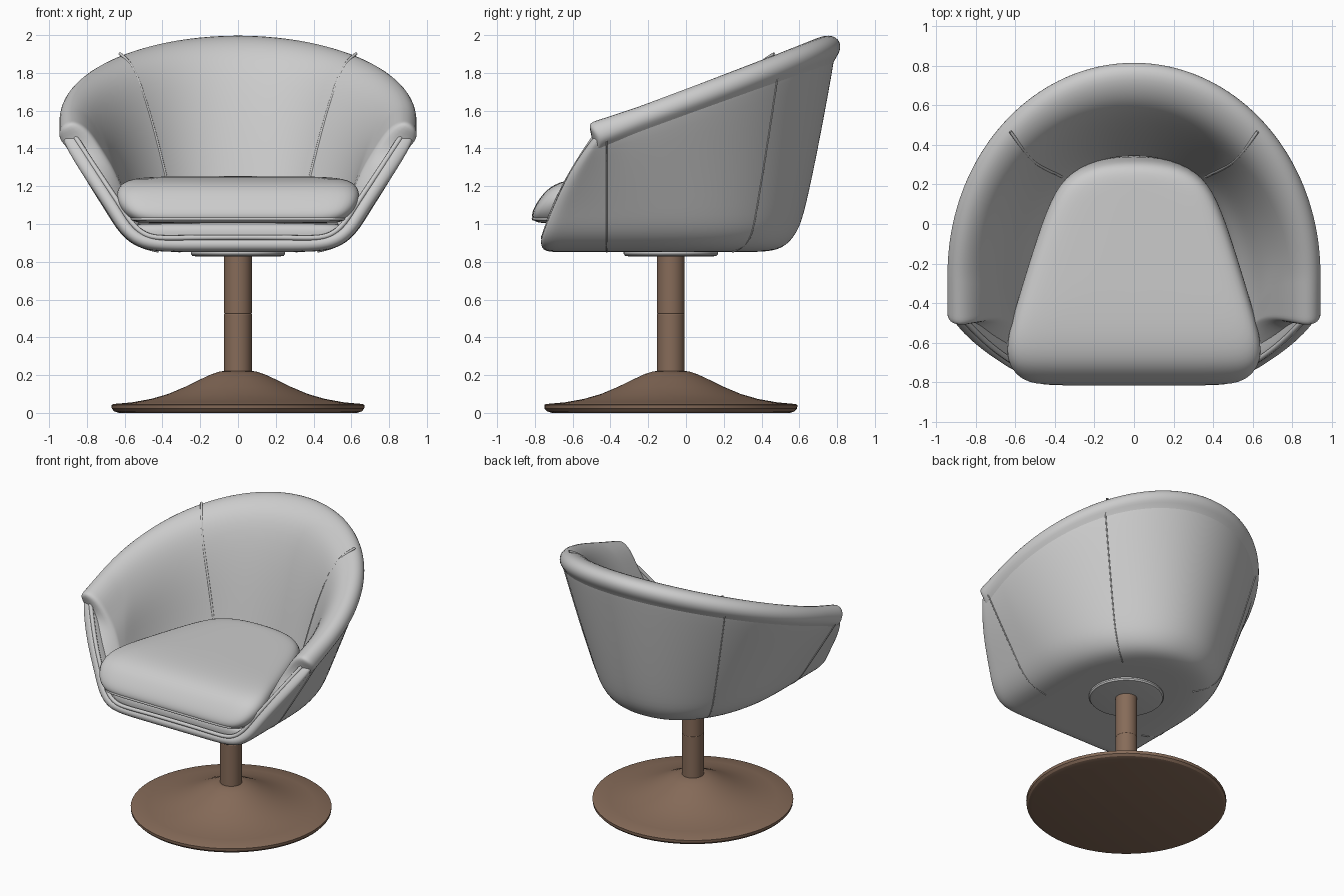
import bpy
import bmesh
from math import sin, cos, pi

if "Cube" in bpy.data.objects:
    bpy.data.objects.remove(bpy.data.objects["Cube"])

CENTRE_Y = -0.08
STRAIGHT, ARC = 5, 32
COLS = 2 * STRAIGHT + ARC + 1
SEAM_COL = STRAIGHT + 8


def link(name, data):
    obj = bpy.data.objects.new(name, data)
    bpy.context.scene.collection.objects.link(obj)
    return obj


def finish(name, bm, subdivide=True, solid=0.0):
    mesh = bpy.data.meshes.new(name)
    bm.to_mesh(mesh)
    bm.free()
    mesh.shade_smooth()
    obj = link(name, mesh)
    if solid:
        wall = obj.modifiers.new("Thickness", "SOLIDIFY")
        wall.thickness, wall.offset = solid, -1
    if subdivide:
        sub = obj.modifiers.new("Smooth", "SUBSURF")
        sub.levels = sub.render_levels = 2
    return obj


def loft(rows, around=False, loop=False):
    """Skin rows of points; around closes each row, loop joins last row to first."""
    bm = bmesh.new()
    grid = [[bm.verts.new(p) for p in row] for row in rows]
    n, count = len(rows[0]), len(rows)
    for r in range(count if loop else count - 1):
        lower, upper = grid[r], grid[(r + 1) % count]
        for i in range(n if around else n - 1):
            j = (i + 1) % n
            bm.faces.new((lower[i], lower[j], upper[j], upper[i]))
    return bm, grid


def tidy(bm):
    bmesh.ops.remove_doubles(bm, verts=bm.verts[:], dist=1e-5)
    bmesh.ops.recalc_face_normals(bm, faces=bm.faces[:])


def piping(name, points, radius, cyclic=False):
    curve = bpy.data.curves.new(name, "CURVE")
    curve.dimensions = "3D"
    curve.bevel_depth, curve.bevel_resolution = radius, 2
    curve.resolution_u = 6
    spline = curve.splines.new("NURBS")
    spline.points.add(len(points) - 1)
    for sp, p in zip(spline.points, points):
        sp.co = (*p, 1)
    spline.order_u = 4
    spline.use_cyclic_u = cyclic
    spline.use_endpoint_u = not cyclic
    return link(name, curve)


# A level is half width, back y, front y, start of curve y, roundness,
# fixed height, share of rim height, offset from the rim
RIM = (0.93, 0.79, -0.50, -0.25, 2, 0, 1, 0)


def outline(level, col):
    a, back, front, mid, power = level[:5]
    side = 1 if col <= COLS // 2 else -1
    k = min(col, COLS - 1 - col)
    if k < STRAIGHT:
        return side * a, front + (mid - front) * k / STRAIGHT
    t = (k - STRAIGHT) * pi / ARC
    return (side * a * max(cos(t), 0) ** (2 / power) if k < COLS // 2 else 0.0,
            mid + (back - mid) * sin(t) ** (2 / power))


def height(level, rim_y):
    fixed, share, offset = level[5:]
    rim = 1.45 + 0.362 * (rim_y + 0.42)
    return fixed * (1 - share) + (rim + offset) * share


def place(level, col):
    x, y = outline(level, col)
    return x, y, height(level, outline(RIM, col)[1])


# Outer bucket shell, from the middle of the floor up into the rim
shell_levels = [
    (0.00, 0.10, -0.77, -0.25, 2.2, 0.852, 0, 0),
    (0.25, 0.30, -0.77, -0.25, 2.2, 0.852, 0, 0),
    (0.42, 0.43, -0.77, -0.25, 2.2, 0.852, 0, 0),
    (0.54, 0.525, -0.775, -0.25, 2.2, 0.875, 0, 0),
    (0.63, 0.59, -0.75, -0.25, 2.1, 0.955, 0, 0),
    (0.69, 0.63, -0.71, -0.25, 2, 1.06, 0, 0),
    (0.815, 0.715, -0.625, -0.25, 2, 1.06, 0.5, 0),
    RIM,
    (0.93, 0.795, -0.47, -0.25, 2, 0, 1, 0.06),
]
bm, _ = loft([[place(lv, c) for c in range(COLS)] for lv in shell_levels])
tidy(bm)
bm.normal_update()
if min(bm.faces, key=lambda f: f.calc_center_median().z).normal.z > 0:
    bmesh.ops.reverse_faces(bm, faces=bm.faces[:])
finish("outer_shell", bm, solid=0.08)

# Padded liner with the rolled rim
liner_levels = [
    (0.56, 0.48, -0.71, -0.30, 2.2, 0.97, 0, 0),
    (0.66, 0.58, -0.68, -0.25, 2, 1.10, 0, 0),
    (0.78, 0.68, -0.60, -0.25, 2, 1.10, 0.5, 0),
    (0.90, 0.77, -0.49, -0.25, 2, 0, 1, -0.03),
    (0.95, 0.815, -0.47, -0.25, 2, 0, 1, 0.01),
    (0.945, 0.825, -0.51, -0.25, 2, 0, 1, 0.08),
    (0.885, 0.765, -0.53, -0.25, 2, 0, 1, 0.124),
    (0.795, 0.64, -0.52, -0.25, 2, 0, 1, 0.08),
    (0.72, 0.54, -0.50, -0.28, 2.1, 0, 1, -0.04),
    (0.655, 0.44, -0.49, -0.36, 2.2, 1.15, 0.5, 0),
    (0.60, 0.36, -0.51, -0.46, 2.3, 1.15, 0, 0),
    (0.50, 0.32, -0.60, -0.52, 2.4, 0.98, 0, 0),
]
bm, grid = loft([[place(lv, c) for c in range(COLS)] for lv in liner_levels], loop=True)
last = len(grid) - 1
for end in (0, COLS - 1):
    for k in range(len(grid) // 2 - 1):
        bm.faces.new([grid[r][end] for r in (k, k + 1, last - k - 1, last - k)])
tidy(bm)
finish("padded_liner", bm)

# Seams on the shell and liner
inner_shift = (0, 0, 0, 1, 2)
for side, sign in (("left", 1), ("right", -1)):
    back = [place(lv, SEAM_COL) for lv in shell_levels[2:8]]
    inner = [place(lv, SEAM_COL + s) for lv, s in zip(liner_levels[6:], inner_shift)]
    front = [(lv[0], -0.42, height(lv, -0.42)) for lv in shell_levels[2:8]]
    for part, points, radius in (("back", back, 0.004), ("inner", inner, 0.008),
                                 ("front", front, 0.004)):
        piping(f"{side}_{part}_seam", [(sign * x, y, z) for x, y, z in points], radius)

# Seat cushion and the deck below it share one outline
half = [(0, -0.81), (0.25, -0.81), (0.46, -0.81), (0.60, -0.80), (0.655, -0.70),
        (0.61, -0.5), (0.525, -0.2), (0.44, 0.08), (0.355, 0.25), (0.2, 0.33), (0, 0.345)]
seat_outline = half + [(-x, y) for x, y in half[-2:0:-1]]


def seat_ring(sx, sy, z, pivot=0.1):
    return [(x * sx, pivot + (y - pivot) * sy, z) for x, y in seat_outline]


def pad(name, rings):
    bm, grid = loft([seat_ring(*r) for r in rings], around=True)
    n = len(seat_outline)
    for row in (grid[0], grid[-1]):
        for i in range(n // 2):
            quad = [row[i], row[i + 1], row[(n - i - 1) % n], row[(n - i) % n]]
            bm.faces.new(list(dict.fromkeys(quad)))
    tidy(bm)
    finish(name, bm)


pad("seat_cushion", [(0.77, 0.93, 1.005), (0.85, 0.985, 1.008), (0.91, 1.01, 1.035),
                     (0.975, 1.0, 1.08), (1.015, 0.955, 1.145), (0.985, 0.89, 1.21),
                     (0.86, 0.74, 1.25), (0.4, 0.4, 1.253)])
piping("cushion_piping", seat_ring(0.885, 0.997, 1.028), 0.01, cyclic=True)
pad("seat_deck", [(0.78, 0.87, 0.89), (0.86, 0.91, 0.90), (0.90, 0.92, 0.95),
                  (0.90, 0.91, 0.995), (0.82, 0.86, 1.005)])

# Piping between the shell edge and the liner at the front
edge = [(lv[0] - 0.065, lv[2] + 0.02, height(lv, RIM[2]) + 0.045) for lv in shell_levels[3:8]]
right_half = edge[::-1] + [(0.3, -0.755, 0.93)]
piping("front_piping", right_half + [(-x, y, z) for x, y, z in right_half[::-1]], 0.014)


# Turned base parts
def lathe(name, profile, material=None, steps=64):
    rings = [[(r * cos(2 * pi * i / steps), CENTRE_Y + r * sin(2 * pi * i / steps), z)
              for i in range(steps)] for r, z in profile]
    bm, grid = loft(rings, around=True)
    bm.faces.new(grid[0])
    bm.faces.new(grid[-1])
    tidy(bm)
    obj = finish(name, bm, subdivide=False)
    if material:
        obj.data.materials.append(material)
    bpy.ops.object.select_all(action="DESELECT")
    obj.select_set(True)
    bpy.context.view_layer.objects.active = obj
    bpy.ops.object.shade_smooth_by_angle(angle=0.5)


brown = bpy.data.materials.new("brown_metal")
brown.use_nodes = True
colour = (0.24, 0.148, 0.1, 1)
brown.diffuse_color = colour
brown.node_tree.nodes["Principled BSDF"].inputs["Base Color"].default_value = colour

lathe("base_foot", [(0.63, 0), (0.655, 0.008), (0.668, 0.022), (0.67, 0.042), (0.66, 0.047),
                    (0.56, 0.056), (0.46, 0.074), (0.37, 0.1), (0.28, 0.138), (0.2, 0.177),
                    (0.14, 0.205), (0.1, 0.218), (0.07, 0.223)], brown)
lathe("lower_column", [(0.073, 0.21), (0.073, 0.522), (0.071, 0.525)], brown)
lathe("upper_column", [(0.071, 0.52), (0.071, 0.525), (0.073, 0.528), (0.073, 0.84)], brown)
lathe("swivel_plate", [(0.22, 0.828), (0.243, 0.832), (0.25, 0.842), (0.25, 0.87)])
